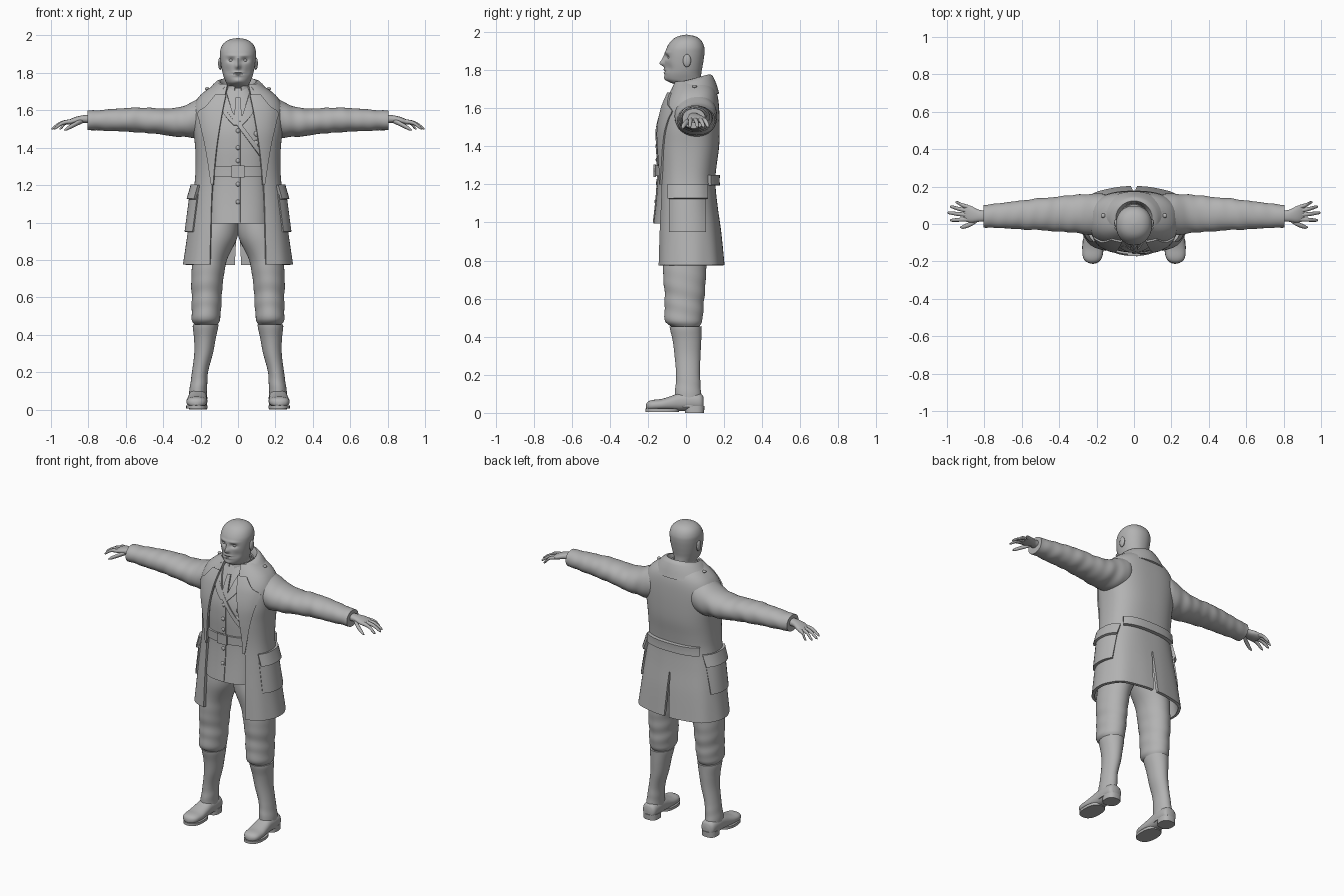
import bpy, bmesh, math
from math import sin, cos, pi, exp

grey = bpy.data.materials.new("clay_grey")
grey.diffuse_color = (0.45, 0.45, 0.45, 1)


def finish(name, bm, mirror=False, thick=0):
    bmesh.ops.recalc_face_normals(bm, faces=bm.faces)
    me = bpy.data.meshes.new(name)
    bm.to_mesh(me)
    bm.free()
    me.materials.append(grey)
    ob = bpy.data.objects.new(name, me)
    bpy.context.collection.objects.link(ob)
    if thick:
        mod = ob.modifiers.new("thickness", 'SOLIDIFY')
        mod.thickness, mod.offset = thick, 0
    if mirror:
        ob.modifiers.new("mirror", 'MIRROR').use_mirror_merge = False
    return ob


def sample(rings, p):
    """Smooth interpolation of a ring table at position p."""
    up = rings[-1][0] > rings[0][0]
    i = 0
    while i < len(rings) - 2 and ((p > rings[i + 1][0]) == up) and p != rings[i + 1][0]:
        i += 1
    a, b = rings[i], rings[i + 1]
    z, c = rings[max(i - 1, 0)], rings[min(i + 2, len(rings) - 1)]
    h = b[0] - a[0]
    t = min(max((p - a[0]) / h, 0), 1)
    out = []
    for k in range(1, len(a)):
        m0 = (b[k] - z[k]) / (b[0] - z[0]) * h
        m1 = (c[k] - a[k]) / (c[0] - a[0]) * h
        out.append((2*t**3 - 3*t*t + 1)*a[k] + (t**3 - 2*t*t + t)*m0
                   + (3*t*t - 2*t**3)*b[k] + (t**3 - t*t)*m1)
    return out


def spow(v, e):
    return math.copysign(abs(v) ** e, v)


def loft(name, rings, axis='z', seg=32, steps=30, n=2, mirror=False, wob=None, shape=None):
    """Closed skin over superellipse rings (position, centre u, v, radius u, v)."""
    bm = bmesh.new()
    loops = []
    for j in range(steps + 1):
        p = rings[0][0] + (rings[-1][0] - rings[0][0]) * j / steps
        cu, cv, ru, rv = sample(rings, p)
        loop = []
        for i in range(seg):
            t = 2 * pi * i / seg
            w = 1 + (wob(p, t) if wob else 0)
            u = cu + ru * w * spow(cos(t), 2 / n)
            v = cv + rv * w * spow(sin(t), 2 / n)
            co = {'x': (p, u, v), 'y': (u, p, v), 'z': (u, v, p)}[axis]
            loop.append(bm.verts.new(shape(*co) if shape else co))
        loops.append(loop)
    for a, b in zip(loops, loops[1:]):
        for i in range(seg):
            bm.faces.new((a[i], a[i-1], b[i-1], b[i]))
    bm.faces.new(loops[0])
    bm.faces.new(loops[-1])
    return finish(name, bm, mirror)


def plate(name, fn, nu, nv, thick=0.01, mirror=False, skip=None):
    """Thin sheet through fn(u, v), with u and v from 0 to 1."""
    bm = bmesh.new()
    g = [[bm.verts.new(fn(i / nu, j / nv)) for i in range(nu + 1)] for j in range(nv + 1)]
    for j in range(nv):
        for i in range(nu):
            if not (skip and skip(i, j)):
                bm.faces.new((g[j][i], g[j][i+1], g[j+1][i+1], g[j+1][i]))
    return finish(name, bm, mirror, thick)


def tall(rows):
    """(z, centre x, half width, front y, back y) to ring form."""
    return [(z, cx, (f + b) / 2, rx, (b - f) / 2) for z, cx, rx, f, b in rows]


def on_front(prof, n, x, z, off, side=-1):
    cx, cy, rx, ry = sample(prof, z)
    return (x, cy + side * (ry * max(0, 1 - abs(x / rx) ** n) ** (1 / n) + off), z)


def on_side(prof, n, y, z, off):
    cx, cy, rx, ry = sample(prof, z)
    return (rx * max(0, 1 - abs((y - cy) / ry) ** n) ** (1 / n) + off, y, z)


def lerp(table, p):
    return sample(table, p)[0]


def ball(name, co, r, scale, mirror=False):
    bm = bmesh.new()
    bmesh.ops.create_uvsphere(bm, u_segments=16, v_segments=10, radius=r)
    bmesh.ops.scale(bm, vec=scale, verts=bm.verts)
    bmesh.ops.translate(bm, vec=co, verts=bm.verts)
    return finish(name, bm, mirror)


# Head and neck with sculpted face
def face(x, y, z):
    def bump(cx, cz, sx, sz):
        return exp(-((abs(x) - cx) / sx) ** 2 - ((z - cz) / sz) ** 2)
    if y < -0.03:
        y += (-0.024 * bump(0, 1.835, 0.013, 0.015) - 0.012 * bump(0, 1.86, 0.01, 0.022)
              + 0.014 * bump(0.036, 1.868, 0.02, 0.012) - 0.005 * bump(0.032, 1.893, 0.03, 0.008)
              - 0.006 * bump(0, 1.803, 0.025, 0.005) - 0.005 * bump(0, 1.787, 0.022, 0.006)
              + 0.005 * bump(0, 1.795, 0.03, 0.003) - 0.006 * bump(0, 1.757, 0.022, 0.012)
              + 0.006 * bump(0.055, 1.81, 0.02, 0.025))
    return (x, y, z)


loft("head", tall([(1.64, 0, .066, -.045, .085), (1.72, 0, .066, -.05, .085),
                   (1.738, 0, .06, -.09, .083), (1.75, 0, .065, -.106, .08),
                   (1.78, 0, .077, -.112, .08), (1.81, 0, .085, -.112, .085),
                   (1.85, 0, .092, -.112, .092), (1.89, 0, .096, -.109, .097),
                   (1.92, 0, .095, -.1, .096), (1.95, 0, .083, -.081, .084),
                   (1.97, 0, .062, -.058, .064), (1.981, 0, .036, -.03, .038),
                   (1.986, 0, .005, -.002, .006)]), seg=72, steps=90, n=2.15, shape=face)
ball("ear", (0.096, 0.005, 1.85), 0.034, (0.3, 0.62, 1), True)
ball("eye", (0.036, -0.086, 1.867), 0.013, (1.1, 0.8, 0.7), True)

# Jacket
JN = 2.5
jacket = tall([(.995, 0, .172, -.17, .1), (1.1, 0, .17, -.158, .1), (1.2, 0, .166, -.15, .1),
               (1.27, 0, .165, -.148, .1), (1.4, 0, .17, -.152, .11), (1.5, 0, .17, -.146, .12),
               (1.6, 0, .15, -.117, .12), (1.68, 0, .1, -.08, .11), (1.72, 0, .075, -.06, .1)])
loft("jacket", jacket, seg=64, steps=40, n=JN)
plate("belt", lambda u, v: on_front(jacket, JN, .3*u - .15, 1.245 + .055*v, .008), 20, 2, .012)
plate("buckle", lambda u, v: on_front(jacket, JN, .07*u - .035, 1.24 + .065*v, .016), 3, 2, .012)
plate("jacket_seam", lambda u, v: on_front(jacket, JN, .012 + .006*u, 1.0 + .5*v, .002), 1, 20, .006)
plate("chest_strap", lambda u, v: on_front(jacket, JN, -.065 + .2*u + .012*v, 1.60 - .27*u + .022*v, .007),
      20, 2, .009)
plate("jacket_lapel", lambda u, v: on_front(jacket, JN, .006 + .055*v + u*.055*sin(pi*min(1, v*.75 + .1)),
                                            1.52 + .17*v, .006), 4, 10, .009, True)
plate("necktie", lambda u, v: on_front(jacket, JN, (u - .5)*(.045 - .022*v), 1.54 + .13*v, .005), 4, 8, .01)
plate("shirt_collar", lambda u, v: (.08*sin(u*pi*.93 + .22)*(1 - .1*v), .02 - .09*cos(u*pi*.93 + .22)*(1 - .1*v),
                                    1.685 + .045*v + .012*u), 16, 2, .008, True)
for k, z in enumerate((1.49, 1.40, 1.33, 1.205, 1.11)):
    ball(f"button_{k + 1}", on_front(jacket, JN, 0, z, .002), .012, (1, .6, 1))
for k, (x, z) in enumerate(((.10, 1.475), (.115, 1.44), (.095, 1.425))):
    ball(f"badge_{k + 1}", on_front(jacket, JN, x, z, .004), .015, (1, .5, 1))

# Open overcoat with a back vent
CN = 2.6
coat = tall([(.775, 0, .282, -.15, .192), (.95, 0, .258, -.145, .175), (1.1, 0, .238, -.138, .155),
             (1.22, 0, .222, -.135, .145), (1.3, 0, .218, -.137, .152), (1.4, 0, .22, -.142, .165),
             (1.5, 0, .23, -.138, .168), (1.6, 0, .232, -.115, .165), (1.66, 0, .208, -.09, .158),
             (1.7, 0, .165, -.07, .145), (1.735, 0, .11, -.055, .12)])
opening = [(.775, .15), (.95, .145), (1.2, .135), (1.4, .117), (1.6, .085), (1.735, .055)]
ROWS, COLS = 48, 71


def coat_point(u, v):
    z = .775 + .96 * v
    cx, cy, rx, ry = sample(coat, z)
    t0 = math.asin((lerp(opening, z) / rx) ** (CN / 2))
    t = t0 + (2 * pi - 2 * t0) * u
    w = 1 + .012 * cos(8*t) * max(0, 1 - v * 2.4)
    x, y = rx * w * spow(sin(t), 2 / CN), cy - ry * w * spow(cos(t), 2 / CN)
    if abs(u - .5) < .6 / COLS and z < 1.06:
        x = math.copysign(.003 + .05 * (1.06 - z), x)
    return (x, y, z)


plate("overcoat", coat_point, COLS, ROWS, .018,
      skip=lambda i, j: i == COLS // 2 and (j + 1) / ROWS * .96 < .285)

lapel_edge = [(1.2, .142), (1.4, .172), (1.55, .205), (1.59, .212), (1.615, .175), (1.68, .12)]
plate("coat_lapel", lambda u, v: on_front(coat, CN, (lerp(opening, 1.2 + .48*v) - .004)*(1 - u)
                                          + lerp(lapel_edge, 1.2 + .48*v)*u, 1.2 + .48*v, .014),
      6, 30, .014, True)


# Coat collar folded over the shoulders
def collar(u, v):
    t = .62 + (2 * pi - 1.24) * u
    b = .5 - .5 * cos(t)
    lip = [(0, .078), (.3, .1), (.6, .142), (1, .188)]
    top = [(0, 1.70), (.3, 1.762), (.6, 1.728), (1, 1.665)]
    deep = [(0, .085), (.3, .096), (.6, .118), (1, .138)]
    z = lerp(top, v) - .045 * (1 - b) * (1 - .5*v) + .01 * b
    return (lerp(lip, v) * sin(t), .03 - lerp(deep, v) * cos(t), z)


plate("coat_collar", collar, 48, 10, .014)

# Pockets, shoulder tabs and back belt
plate("coat_pocket", lambda u, v: on_side(coat, CN, -.085 + .185*u, .95 + .2*v,
                                          .012 + .008*sin(pi*u)), 10, 8, .016, True)
plate("pocket_flap", lambda u, v: on_side(coat, CN, -.09 + .2*u, 1.125 + .075*v,
                                          .032 - .012*v), 10, 4, .018, True)
plate("back_belt", lambda u, v: on_front(coat, CN, .37*u - .185, 1.195 + .055*v, .02, 1), 28, 3, .024)
plate("shoulder_tab", lambda u, v: (.135 + .1*u, .02 + .05*v, 1.722 - .062*u - .25*u*u*.12), 6, 2, .012, True)
ball("tab_button", (.165, .045, 1.715), .012, (1, 1, .7), True)


# Sleeves and hands
def folds(p, t):
    return .022 * sin(46*p + 2*sin(t)) * sin(t + 9*p) + .012 * sin(83*p + 2*cos(t))


loft("sleeve", [(.12, .045, 1.57, .1, .1), (.18, .05, 1.565, .112, .112), (.25, .052, 1.548, .108, .094),
                (.33, .054, 1.536, .1, .076), (.49, .052, 1.546, .086, .067), (.57, .05, 1.549, .08, .065),
                (.7, .045, 1.547, .068, .057), (.805, .042, 1.546, .06, .052)],
     'x', 40, 70, 2.1, True, folds)
loft("palm", [(.78, .042, 1.553, .03, .024), (.83, .044, 1.553, .032, .02), (.87, .052, 1.546, .044, .018),
              (.9, .058, 1.537, .044, .014), (.912, .06, 1.533, .034, .009)], 'x', 24, 14, 2.3, True)
fingers = [("index", .025, .02, .985), ("middle", .048, .06, .998), ("ring", .07, .092, .985), ("little", .09, .115, .955)]
for nm, y0, y1, x1 in fingers:
    xm = (.89 + x1) / 2
    loft(nm + "_finger", [(.885, y0, 1.541, .012, .012), (xm, (y0 + y1) / 2, 1.532, .0105, .0105),
                          (x1 - .01, y1, 1.506, .008, .008), (x1, y1, 1.5, .003, .003)],
         'x', 12, 12, 2, True)
loft("thumb", [(.83, .03, 1.545, .014, .014), (.87, .002, 1.526, .014, .013),
               (.915, -.016, 1.502, .01, .01), (.93, -.018, 1.494, .003, .003)], 'x', 12, 12, 2, True)


# Breeches, boots and soles
def creases(p, t):
    return .02 * sin(70*p + 2*sin(t)) * max(0, 1 - abs(p - .56) * 4) + .012 * sin(30*p + t)


loft("breeches", tall([(.455, .17, .062, -.08, .07), (.475, .171, .074, -.106, .084), (.52, .17, .078, -.112, .09),
                       (.6, .168, .08, -.112, .095), (.7, .163, .086, -.118, .104), (.8, .152, .092, -.12, .11),
                       (.92, .115, .112, -.125, .115), (1.05, .09, .09, -.12, .1)]),
     seg=40, steps=60, mirror=True, wob=creases)
loft("boot_shaft", tall([(.03, .215, .048, -.065, .085), (.1, .213, .047, -.058, .08), (.2, .203, .043, -.052, .073),
                         (.3, .184, .05, -.06, .076), (.38, .177, .058, -.07, .08), (.44, .174, .068, -.084, .082),
                         (.455, .173, .068, -.086, .083)]),
     seg=36, steps=40, mirror=True, wob=lambda p, t: .02 * sin(75*p + t) * max(0, 1 - abs(p - .13) * 12))
loft("boot_foot", [(.092, .212, .05, .03, .035), (.08, .213, .056, .044, .044), (.03, .214, .06, .05, .048),
                   (-.03, .216, .058, .05, .048), (-.08, .218, .05, .053, .038), (-.13, .22, .043, .056, .03),
                   (-.18, .222, .04, .05, .027), (-.203, .223, .037, .032, .02), (-.21, .223, .035, .012, .01)],
     'y', 32, 36, 2.3, True)
loft("boot_sole", [(.005, .22, -.125, .057, .088), (.022, .22, -.125, .057, .088)], seg=32, steps=1, n=2.4, mirror=True)
loft("boot_heel", [(0, .213, .045, .048, .05), (.035, .213, .045, .047, .052)], seg=32, steps=1, n=2.6, mirror=True)

# Apply modifiers and shade smoothly
bpy.ops.object.select_all(action='SELECT')
bpy.context.view_layer.objects.active = bpy.context.selected_objects[0]
bpy.ops.object.convert(target='MESH')
bpy.ops.object.shade_smooth_by_angle(angle=math.radians(40))
